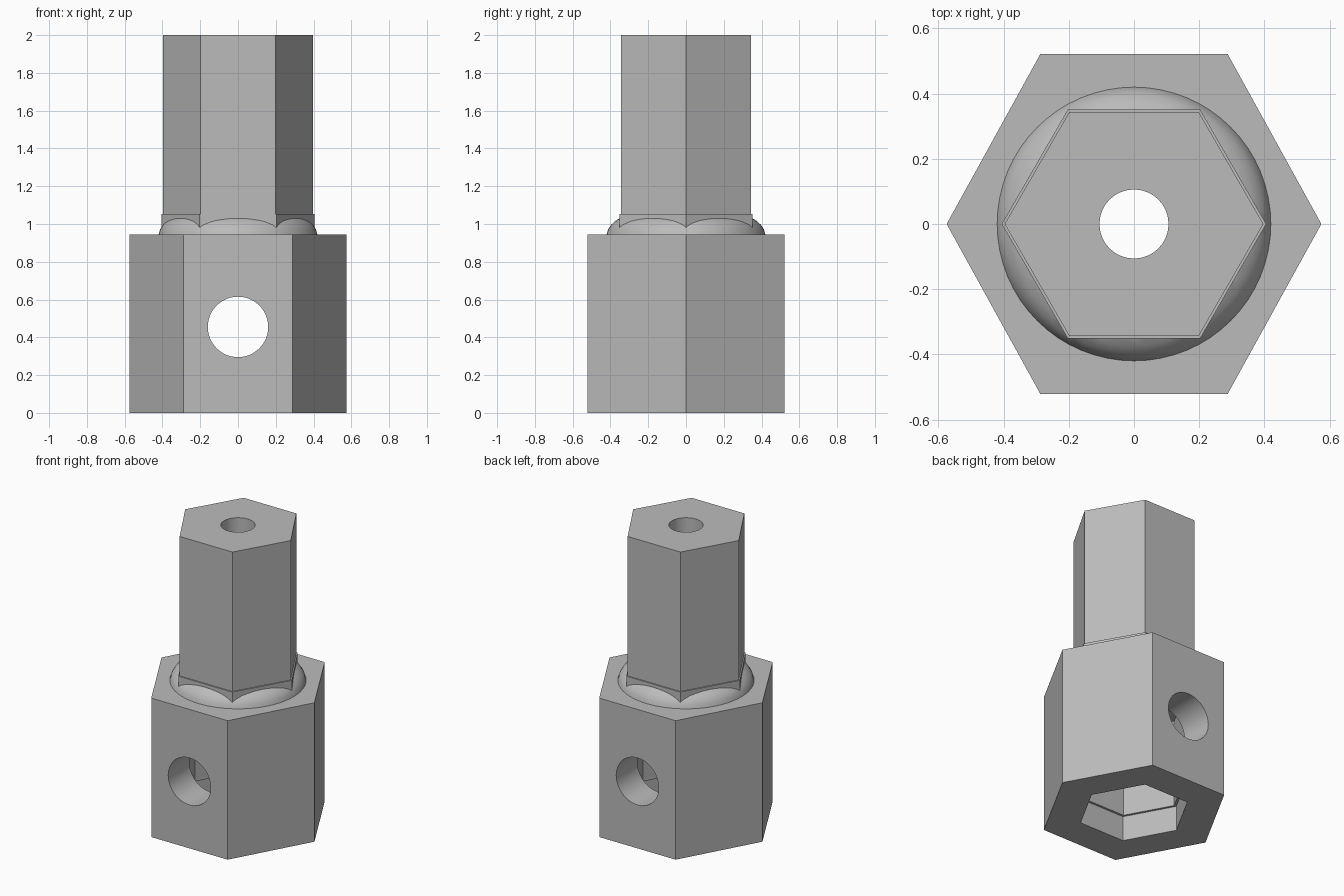
import bpy, bmesh, math

cube = bpy.data.objects.get("Cube")
if cube:
    bpy.data.objects.remove(cube, do_unlink=True)

steel = bpy.data.materials.new("plain grey")
steel.use_nodes = True
grey = (0.5, 0.5, 0.5, 1)
steel.diffuse_color = grey
steel.node_tree.nodes["Principled BSDF"].inputs["Base Color"].default_value = grey

STRETCH = 1.047  # the head is slightly deeper than a regular hexagon


def lathe(name, profile, sides, stretch=1.0):
    """Closed solid from (radius, height) rings."""
    bm = bmesh.new()
    rings = []
    for r, z in profile:
        ring = []
        for i in range(sides):
            a = math.tau * i / sides
            ring.append(bm.verts.new((r * math.cos(a), r * math.sin(a) * stretch, z)))
        rings.append(ring)
    for low, high in zip(rings, rings[1:]):
        for i in range(sides):
            j = (i + 1) % sides
            bm.faces.new((low[i], low[j], high[j], high[i]))
    bm.faces.new(rings[0][::-1])
    bm.faces.new(rings[-1])
    mesh = bpy.data.meshes.new(name)
    bm.to_mesh(mesh)
    bm.free()
    obj = bpy.data.objects.new(name, mesh)
    bpy.context.collection.objects.link(obj)
    mesh.materials.append(steel)
    return obj


def prism(name, radius, bottom, top, sides=6, stretch=1.0):
    return lathe(name, [(radius, bottom), (radius, top)], sides, stretch)


def combine(target, other, operation):
    bpy.context.view_layer.objects.active = target
    mod = target.modifiers.new(operation, 'BOOLEAN')
    mod.operation = operation
    mod.solver = 'EXACT'
    mod.object = other
    bpy.ops.object.modifier_apply(modifier=mod.name)
    bpy.data.objects.remove(other, do_unlink=True)


# Solid parts: hexagonal head, rounded shoulder, collar and shaft
adapter = prism("hex_adapter", 0.575, 0, 0.945, stretch=STRETCH)
shoulder = lathe("shoulder", [(0.42, 0.85), (0.42, 0.945), (0.412, 0.972), (0.397, 0.995),
                              (0.376, 1.015), (0.352, 1.03), (0.32, 1.042)], 64)
combine(adapter, shoulder, 'UNION')
combine(adapter, prism("collar", 0.406, 0.88, 1.052), 'UNION')
combine(adapter, prism("shaft", 0.397, 0.86, 2.0), 'UNION')

# Openings: stepped hexagonal socket, long bore and cross hole
combine(adapter, prism("socket", 0.323, -0.1, 0.77, stretch=STRETCH), 'DIFFERENCE')
combine(adapter, prism("socket_mouth", 0.34, -0.1, 0.17, stretch=STRETCH), 'DIFFERENCE')
combine(adapter, prism("bore", 0.106, 0.5, 2.1, 32), 'DIFFERENCE')
cross_hole = prism("cross_hole", 0.16, -1, 1, 48)
cross_hole.rotation_euler.x = math.pi / 2
cross_hole.location.z = 0.455
bpy.context.view_layer.update()
combine(adapter, cross_hole, 'DIFFERENCE')

# Smooth the round surfaces, keep the hexagon edges sharp
bpy.ops.object.select_all(action='DESELECT')
adapter.select_set(True)
bpy.context.view_layer.objects.active = adapter
bpy.ops.object.shade_smooth_by_angle(angle=math.radians(25))
